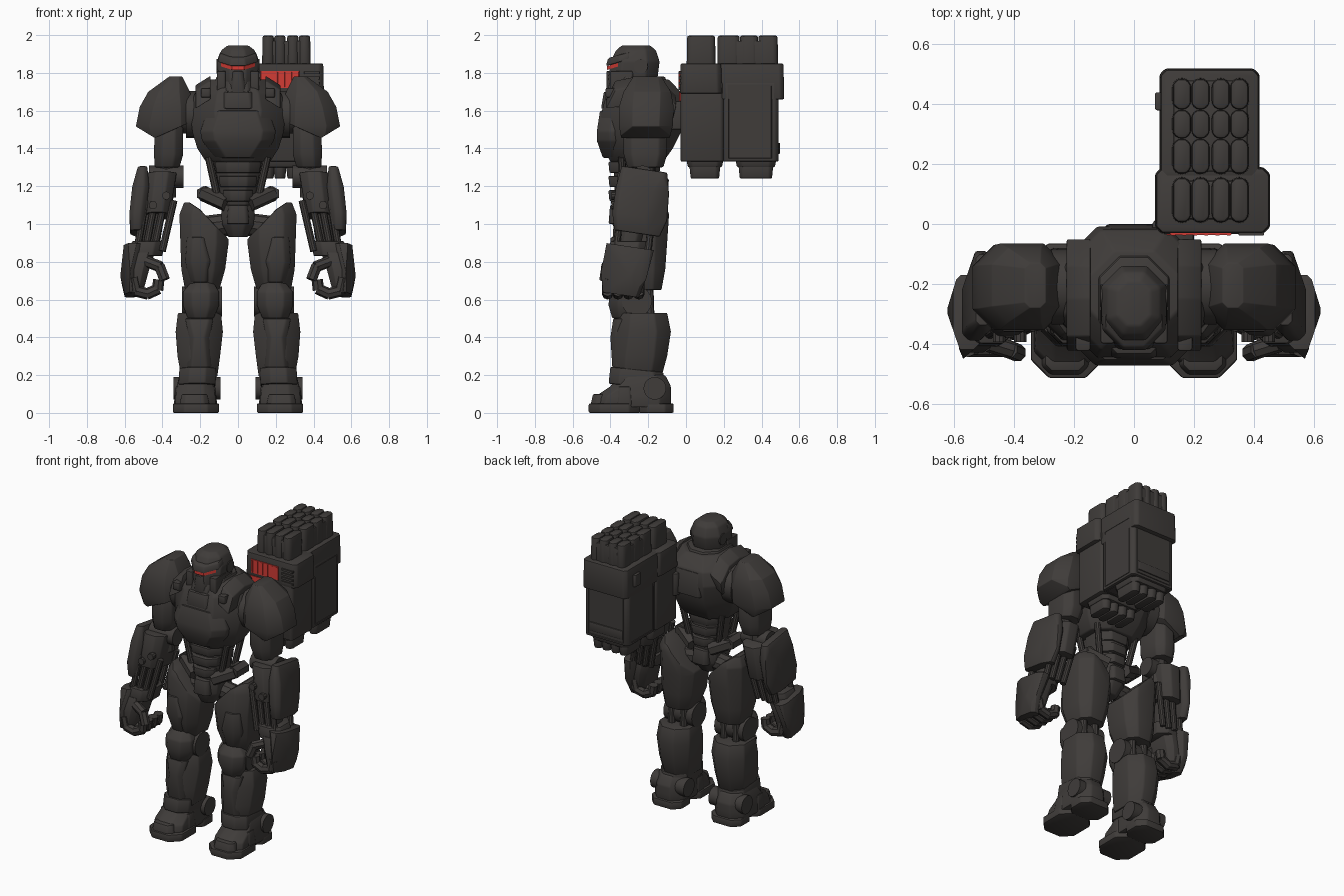
import bpy, bmesh, math
from mathutils import Vector

if "Cube" in bpy.data.objects:
    bpy.data.objects.remove(bpy.data.objects["Cube"], do_unlink=True)

parts = []


def material(name, red, green, blue):
    mat = bpy.data.materials.new(name)
    mat.use_nodes = True
    mat.diffuse_color = (red, green, blue, 1)
    shader = next(n for n in mat.node_tree.nodes if n.type == 'BSDF_PRINCIPLED')
    shader.inputs["Base Color"].default_value = (red, green, blue, 1)
    return mat


armor = material("charcoal armor", .05, .045, .042)
red_glow = material("signal red", .65, .045, .035)


def finish(name, bm, mat, mirror):
    """Turn a bmesh into an object, optionally mirrored left to right."""
    bmesh.ops.recalc_face_normals(bm, faces=bm.faces[:])
    mesh = bpy.data.meshes.new(name)
    bm.to_mesh(mesh)
    bm.free()
    mesh.materials.append(mat)
    obj = bpy.data.objects.new(name, mesh)
    bpy.context.collection.objects.link(obj)
    if mirror:
        mod = obj.modifiers.new("mirror", 'MIRROR')
        mod.use_mirror_merge = False
    parts.append(obj)
    return obj


def loft(name, rings, mirror=False, cut=.28, planes=(), bevel=.008, panel=False, tilt=0, mat=armor):
    """Skin chamfered rings (x0, x1, y0, y1, z), trim by planes, bevel, add panel seams."""
    bm = bmesh.new()
    loops = []
    for x0, x1, y0, y1, z in rings:
        c = cut * min(x1 - x0, y1 - y0)
        outline = [(x0 + c, y0), (x1 - c, y0), (x1, y0 + c), (x1, y1 - c),
                   (x1 - c, y1), (x0 + c, y1), (x0, y1 - c), (x0, y0 + c)]
        mid = (y0 + y1) / 2
        loops.append([bm.verts.new((x, y, z + tilt * (y - mid))) for x, y in outline])
    for low, high in zip(loops, loops[1:]):
        for i in range(len(low)):
            j = (i + 1) % len(low)
            bm.faces.new((low[i], low[j], high[j], high[i]))
    bm.faces.new(loops[0][::-1])
    bm.faces.new(loops[-1])
    for point, normal in planes:
        geom = bm.verts[:] + bm.edges[:] + bm.faces[:]
        bmesh.ops.bisect_plane(bm, geom=geom, plane_co=point,
                               plane_no=Vector(normal).normalized(), clear_outer=True)
        bmesh.ops.holes_fill(bm, edges=[e for e in bm.edges if e.is_boundary])
    bmesh.ops.recalc_face_normals(bm, faces=bm.faces[:])
    if bevel:
        sharp = [e for e in bm.edges if e.calc_face_angle(0) > .4]
        bmesh.ops.bevel(bm, geom=sharp, offset=bevel, segments=2, profile=.5,
                        affect='EDGES', clamp_overlap=True)
    if panel:
        broad = [f for f in bm.faces if f.calc_area() > .009]
        for width, depth in ((.012, 0), (.003, -.004), (.003, .004)):
            bmesh.ops.inset_individual(bm, faces=broad, thickness=width, depth=depth)
    return finish(name, bm, mat, mirror)


def block(name, x, y, z, taper=0, **options):
    """Chamfered box from (low, high) ranges, narrowed at the top by taper."""
    options.setdefault("cut", .15)
    base = (x[0], x[1], y[0], y[1], z[0])
    top = (x[0] + taper, x[1] - taper, y[0] + taper, y[1] - taper, z[1])
    return loft(name, [base, top], **options)


def rods(name, paths, radius, mirror=True, sides=10):
    """Cylinders along the legs of each path."""
    bm = bmesh.new()
    for path in paths:
        for a, b in zip(path, path[1:]):
            a, b = Vector(a), Vector(b)
            span = b - a
            made = bmesh.ops.create_cone(bm, cap_ends=True, segments=sides, radius1=radius,
                                         radius2=radius, depth=span.length + radius * .4)
            turn = span.to_track_quat('Z', 'Y').to_matrix().to_4x4()
            turn.translation = (a + b) / 2
            bmesh.ops.transform(bm, matrix=turn, verts=made["verts"])
    return finish(name, bm, armor, mirror)


def slab(name, profile, x, lean=0):
    """Mirrored side profile of (y, z) points extruded across x, dropped outward by lean."""
    bm = bmesh.new()
    face = bm.faces.new([bm.verts.new((x[0], y, z)) for y, z in profile])
    made = bmesh.ops.extrude_face_region(bm, geom=[face])
    moved = [v for v in made["geom"] if isinstance(v, bmesh.types.BMVert)]
    bmesh.ops.translate(bm, verts=moved, vec=(x[1] - x[0], 0, -lean))
    bmesh.ops.bevel(bm, geom=bm.edges[:], offset=.006, segments=2, profile=.5, affect='EDGES')
    return finish(name, bm, armor, True)


# Head: helmet, brow, visor, jaw, ear discs, neck
loft("helmet", [(-.05, .05, -.39, -.25, 1.65), (-.09, .09, -.405, -.19, 1.7),
                (-.105, .105, -.41, -.15, 1.78), (-.11, .11, -.4, -.14, 1.86),
                (-.088, .088, -.37, -.16, 1.92), (-.055, .055, -.34, -.19, 1.945)], cut=.3)
block("visor", (-.09, .09), (-.417, -.2), (1.849, 1.868), cut=.32, bevel=0, tilt=.3,
      planes=[((0, -.36, 0), (0, 1, 0))], mat=red_glow)
block("brow", (-.108, .108), (-.424, -.2), (1.869, 1.908), taper=.012, cut=.32, tilt=.3,
      planes=[((0, -.3, 0), (0, 1, 0))])
loft("jaw_guard", [(-.04, .04, -.41, -.33, 1.64), (-.055, .055, -.42, -.33, 1.7),
                   (-.03, .03, -.422, -.33, 1.81)])
block("cheek_plate", (.065, .112), (-.4, -.28), (1.68, 1.81), mirror=True)
rods("ear_disc", [[(.08, -.24, 1.835), (.105, -.24, 1.835)]], .038, sides=16)
rods("neck", [[(0, -.25, 1.5), (0, -.25, 1.75)]], .09, mirror=False, sides=16)

# Torso: chest shell, collar, straps, chest plates
loft("chest", [(-.17, .17, -.4, -.12, 1.33), (-.215, .215, -.44, -.07, 1.4),
               (-.24, .24, -.465, -.03, 1.48), (-.255, .255, -.445, -.008, 1.6),
               (-.23, .23, -.42, -.02, 1.69), (-.15, .15, -.37, -.09, 1.765)], cut=.3)
loft("collar", [(-.135, .135, -.42, -.09, 1.7), (-.115, .115, -.39, -.11, 1.78)], cut=.3)
slab("shoulder_strap", [(-.425, 1.66), (-.375, 1.76), (-.25, 1.785), (-.14, 1.77), (-.05, 1.68),
                        (-.07, 1.6), (-.25, 1.68)], (.145, .225), lean=.05)
block("strap_buckle", (.145, .195), (-.425, -.36), (1.67, 1.72), mirror=True)
loft("chest_plate", [(-.12, .12, -.44, -.3, 1.35), (-.19, .19, -.472, -.3, 1.44),
                     (-.2, .2, -.472, -.3, 1.49), (-.16, .16, -.455, -.3, 1.6)], cut=.4)
block("upper_chest_plate", (-.09, .09), (-.45, -.3), (1.61, 1.7), taper=.015)
block("back_plate", (-.1, .1), (-.08, .0), (1.52, 1.68), taper=.015)
rods("shoulder_joint", [[(.18, -.22, 1.58), (.36, -.22, 1.58)]], .1, sides=16)
rods("shoulder_rim", [[(.225, -.21, 1.58), (.25, -.21, 1.58)]], .125, sides=20)

# Waist: core, ribs, side pistons, pelvis
loft("abdomen", [(-.09, .09, -.37, -.16, 1.08), (-.1, .1, -.38, -.16, 1.2),
                 (-.135, .135, -.38, -.13, 1.36)])
for i in range(3):
    low = 1.12 + i * .075
    half = .075 + i * .02
    block(f"abdomen_rib_{i + 1}", (-half, half), (-.405, -.14), (low, low + .06), taper=-.006, cut=.25)
rods("waist_piston", [[(.1, -.33, 1.1), (.155, -.34, 1.35)], [(.1, -.2, 1.1), (.15, -.17, 1.36)]], .02)
loft("pelvis", [(-.05, .05, -.36, -.2, .93), (-.085, .085, -.39, -.15, 1), (-.09, .09, -.39, -.15, 1.1)])
block("belt_plate", (-.06, .06), (-.41, -.13), (1.0, 1.1), taper=.008)
rods("hip_guard", [[(.07, -.36, 1.11), (.18, -.3, 1.16)], [(.07, -.17, 1.11), (.18, -.22, 1.16)],
                   [(.18, -.31, 1.16), (.18, -.2, 1.16)]], .042, sides=6)
rods("hip_joint", [[(.04, -.25, 1.0), (.2, -.25, .98)]], .06)

# Legs
loft("thigh", [(.1, .28, -.34, -.13, .65), (.068, .3, -.38, -.11, .76), (.05, .305, -.39, -.1, .9),
               (.045, .31, -.38, -.09, 1.05), (.045, .285, -.36, -.11, 1.115)], mirror=True, cut=.25,
     planes=[((.05, 0, .92), (-.13, 0, .125)), ((.175, 0, 1.06), (-.05, 0, .075))])
loft("thigh_plate", [(.15, .25, -.37, -.28, .69), (.13, .28, -.4, -.28, .8), (.16, .27, -.4, -.28, .93)],
     mirror=True)
rods("knee_joint", [[(.1, -.26, .59), (.28, -.26, .59)]], .08, sides=16)
rods("knee_piston", [[(x, -.19, .45), (x, -.2, .75)] for x in (.15, .24)], .025)
loft("kneecap", [(.13, .265, -.39, -.25, .5), (.1, .292, -.41, -.23, .57),
                 (.1, .292, -.405, -.23, .64), (.13, .25, -.37, -.25, .69)], mirror=True)
loft("shin", [(.11, .3, -.38, -.13, .19), (.095, .32, -.385, -.1, .3), (.08, .33, -.375, -.08, .43),
              (.09, .318, -.36, -.1, .53)], mirror=True, cut=.3)
loft("shin_plate", [(.14, .27, -.39, -.3, .24), (.15, .26, -.4, -.3, .4), (.13, .28, -.385, -.3, .5)],
     mirror=True)
loft("ankle_cuff", [(.12, .315, -.41, -.11, .14), (.115, .31, -.4, -.12, .23)], mirror=True, tilt=-.1)
rods("ankle_disc", [[(.105, -.165, .13), (.33, -.165, .13)]], .06, sides=20)

# Boots
block("sole", (.1, .345), (-.515, -.24), (0, .05), cut=.25, mirror=True)
block("heel", (.11, .335), (-.25, -.065), (0, .05), cut=.25, mirror=True)
loft("boot_upper", [(.115, .335, -.495, -.08, .03), (.12, .33, -.475, -.08, .09),
                    (.125, .325, -.4, -.08, .14), (.13, .31, -.36, -.11, .2)], mirror=True)
block("toe_cap", (.145, .315), (-.51, -.4), (.02, .1), taper=.018, cut=.3, mirror=True)
block("instep_strap", (.11, .34), (-.37, -.28), (.04, .14), taper=.01, mirror=True)

# Shoulder armor and upper arms
loft("pauldron", [(.24, .52, -.34, -.09, 1.44), (.23, .54, -.355, -.07, 1.52),
                  (.23, .52, -.355, -.065, 1.62), (.255, .475, -.33, -.08, 1.7),
                  (.295, .365, -.28, -.13, 1.78)], mirror=True, cut=.25,
     planes=[((.44, 0, 1.455), (.055, 0, -.09)), ((.44, 0, 1.455), (-.085, 0, -.19))])
loft("upper_arm", [(.31, .44, -.31, -.12, 1.3), (.29, .445, -.33, -.1, 1.37), (.29, .44, -.33, -.1, 1.52)],
     mirror=True)
rods("elbow_joint", [[(.3, -.23, 1.25), (.46, -.23, 1.25)]], .06, sides=16)
rods("elbow_link", [[(.38, -.22, 1.15), (.38, -.22, 1.35)]], .055)

# Forearms
loft("forearm_core", [(.42, .53, -.37, -.25, .85), (.39, .5, -.33, -.2, 1.05), (.36, .48, -.32, -.16, 1.22)],
     mirror=True)
loft("forearm_sleeve", [(.36, .5, -.38, -.11, 1.04), (.325, .48, -.36, -.09, 1.26)], mirror=True, tilt=-.15)
loft("forearm_shield", [(.5, .57, -.38, -.14, .95), (.49, .575, -.39, -.1, 1.04), (.47, .56, -.37, -.09, 1.18),
                        (.48, .53, -.34, -.1, 1.29)], mirror=True, tilt=-.15,
     planes=[((.575, -.22, 1), (.16, .055, 0))])
rods("forearm_piston", [[(.34 + step * .05, y, 1.12), (.4 + step * .045, y - .03, .86)]
                        for step in range(4) for y in (-.34, -.17)], .019)
rods("forearm_bolt", [[(.38, -.365, 1.15), (.38, -.39, 1.15)], [(.45, -.365, 1.1), (.45, -.39, 1.1)]], .022)
loft("wrist_cuff", [(.4, .59, -.41, -.21, .83), (.39, .56, -.4, -.2, .91)], mirror=True)

# Hands: palm, guard, curled fingers, thumb
loft("palm", [(.5, .59, -.43, -.24, .65), (.47, .59, -.43, -.22, .76), (.44, .57, -.41, -.21, .85)],
     mirror=True, planes=[((.6, -.31, 0), (.13, -.045, 0))])
loft("hand_guard", [(.54, .6, -.44, -.25, .625), (.55, .623, -.45, -.21, .73), (.51, .605, -.42, -.17, .88)],
     mirror=True, tilt=-.15, planes=[((.62, -.27, 0), (.13, .04, 0)), ((.62, -.31, 0), (.13, -.045, 0))])
rods("fingers", [[(.555, y, .71), (.54, y, .645), (.48, y, .63), (.425, y, .655), (.42, y, .7)]
                 for y in (-.415, -.36, -.305, -.25)], .03, sides=8)
rods("thumb", [[(.48, -.4, .8), (.415, -.42, .775), (.39, -.43, .71)]], .03, sides=8)

# Launcher pack: body, collars, seams
block("pack_body", (.09, .42), (.19, .49), (1.33, 1.75), cut=.06, panel=True)
block("pack_front_body", (.085, .425), (-.029, .2), (1.33, 1.75), cut=.06)
block("pack_rear_collar", (.085, .42), (.15, .52), (1.66, 1.85), taper=.004, cut=.06)
block("pack_front_collar", (.07, .455), (-.033, .19), (1.69, 1.85), taper=.004, cut=.1)
block("pack_knob", (.07, .1), (.38, .44), (1.72, 1.8))
block("pack_rear_plate", (.13, .38), (.47, .497), (1.37, 1.43), cut=.2)
block("pack_mount", (.06, .2), (-.1, .02), (1.5, 1.65))

# Launch tubes above, exhaust nozzles below
columns = [.16, .222, .29, .352]
block("launch_tube_rack", (.132, .38), (.175, .48), (1.8, 1.97), cut=.06)
block("front_tube_rack", (.132, .38), (.015, .145), (1.8, 1.97), cut=.1)
for row, (back, front) in enumerate([(.003, .157), (.165, .287), (.283, .384), (.38, .488)]):
    for col, x in enumerate(columns):
        block(f"launch_tube_{row + 1}_{col + 1}", (x - .033, x + .033), (back, front), (1.8, 1.998),
              taper=.003, cut=.28, bevel=.012)
for row, (back, front) in enumerate([(.0, .2), (.26, .48)]):
    block(f"nozzle_base_{row + 1}", (.12, .39), (back + .01, front - .01), (1.3, 1.35), taper=-.01)
    for col, x in enumerate(columns):
        block(f"nozzle_{row + 1}_{col + 1}", (x - .028, x + .028), (back + .025, front - .025),
              (1.24, 1.32), taper=-.008, cut=.3)

# Red intake with fins, vents beside it
block("intake_panel", (.12, .325), (-.036, -.029), (1.72, 1.81), bevel=0, mat=red_glow)
for i in range(6):
    x = .125 + i * .037
    block(f"intake_fin_{i + 1}", (x, x + .012), (-.039, -.035), (1.725, 1.805), bevel=0, mat=red_glow)
block("intake_lower_panel", (.1, .2), (-.036, -.028), (1.65, 1.7), bevel=0, mat=red_glow)
for i in range(4):
    z = 1.71 + i * .028
    block(f"vent_slat_{i + 1}", (.35, .435), (-.039, -.02), (z, z + .014), bevel=0)

# Smooth shading with sharp creases
bpy.ops.object.select_all(action='DESELECT')
for obj in parts:
    obj.select_set(True)
bpy.context.view_layer.objects.active = parts[0]
bpy.ops.object.shade_smooth_by_angle(angle=math.radians(30))
